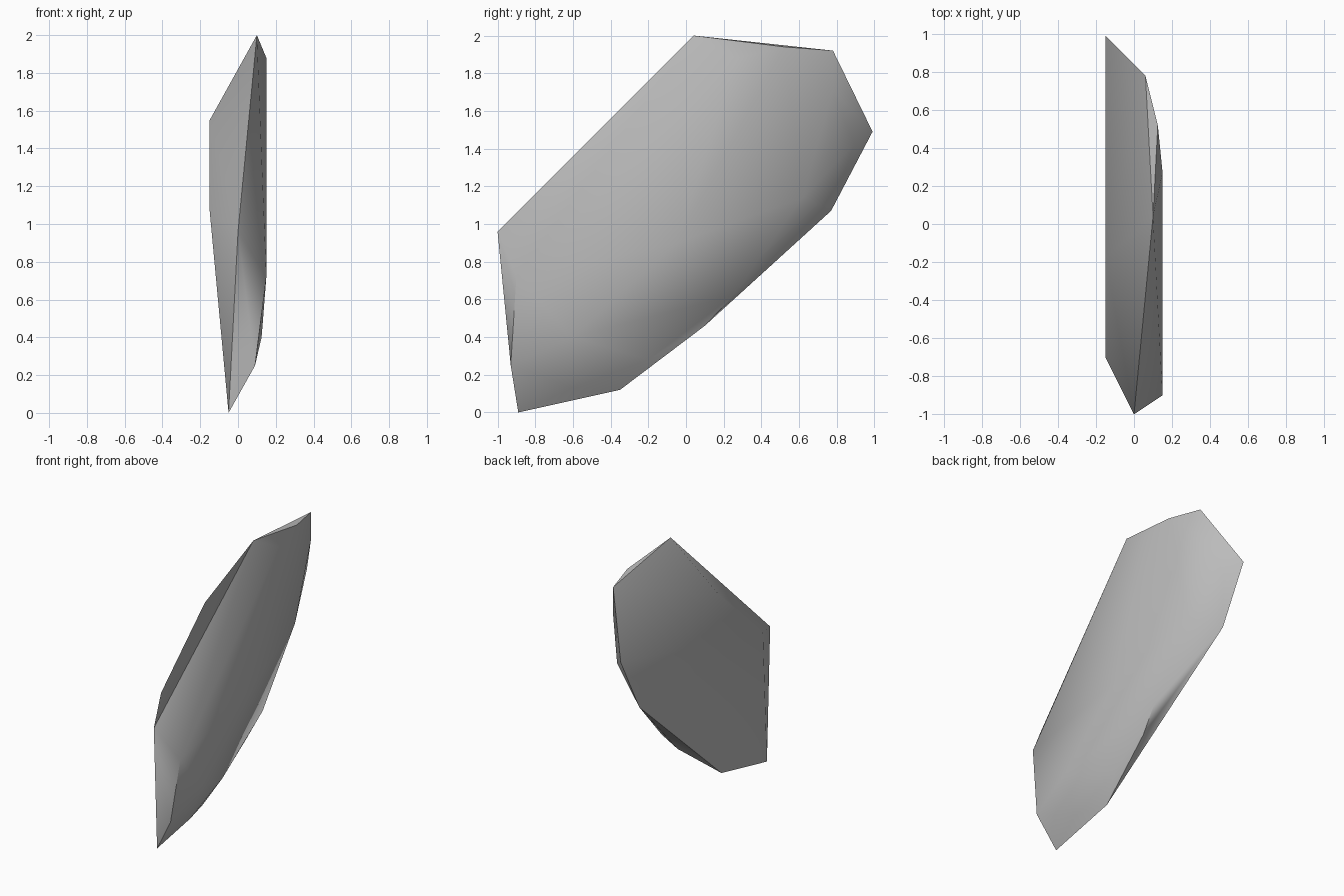
import bpy
import bmesh
from math import radians

# Remove the default object
default_cube = bpy.data.objects.get("Cube")
if default_cube:
    bpy.data.objects.remove(default_cube, do_unlink=True)


def make_material(name, colour):
    material = bpy.data.materials.new(name)
    material.use_nodes = True
    material.diffuse_color = colour
    shader = next(n for n in material.node_tree.nodes if n.type == "BSDF_PRINCIPLED")
    shader.inputs["Base Color"].default_value = colour
    return material


def make_hull(name, outlines, material):
    """Wrap a tight solid around the corner points of several outlines."""
    bm = bmesh.new()
    for outline in outlines:
        for corner in outline:
            bm.verts.new(corner)
    hull = bmesh.ops.convex_hull(bm, input=bm.verts)
    unused = {g for key in ("geom_interior", "geom_unused") for g in hull[key]}
    loose = [g for g in unused if isinstance(g, bmesh.types.BMVert)]
    bmesh.ops.delete(bm, geom=loose, context="VERTS")
    bmesh.ops.recalc_face_normals(bm, faces=bm.faces)
    mesh = bpy.data.meshes.new(name)
    bm.to_mesh(mesh)
    bm.free()
    mesh.materials.append(material)
    shard = bpy.data.objects.new(name, mesh)
    bpy.context.collection.objects.link(shard)
    return shard


# Flat broken side of the stone
flat_side = [
    (-.15, -.18, 1.55), (-.15, -.70, 1.07), (-.05, -.89, 0),
    (-.05, -.35, .12), (-.15, .77, 1.07), (-.15, .99, 1.49),
]

# Sharp ridge along the upper front
ridge = [(0, -1, .96), (.10, .04, 2), (.06, .78, 1.92)]

# Outer rim of the bulging side, from the front end to the back end
bulge_rim = [
    (.09, -.93, .25), (.15, -.90, .72), (.15, .27, 1.88),
    (.125, .52, 1.94), (.06, .78, 1.71), (-.05, .89, 1.42),
]

# Lower curve of the bulging side and its swollen middle
bulge_lower = [
    (.02, -.60, .13), (.01, -.20, .28), (0, .10, .46),
    (.03, .25, .62), (.04, .62, 1.14),
    (.125, -.60, .40), (.125, -.05, .90),
]

stone = make_material("stone grey", (.5, .5, .5, 1))
shard = make_hull("stone_shard", [flat_side, ridge, bulge_rim, bulge_lower], stone)

# Soft shading over the bulge, crisp broken edges
bpy.ops.object.select_all(action="DESELECT")
shard.select_set(True)
bpy.context.view_layer.objects.active = shard
bpy.ops.object.shade_smooth_by_angle(angle=radians(38))
